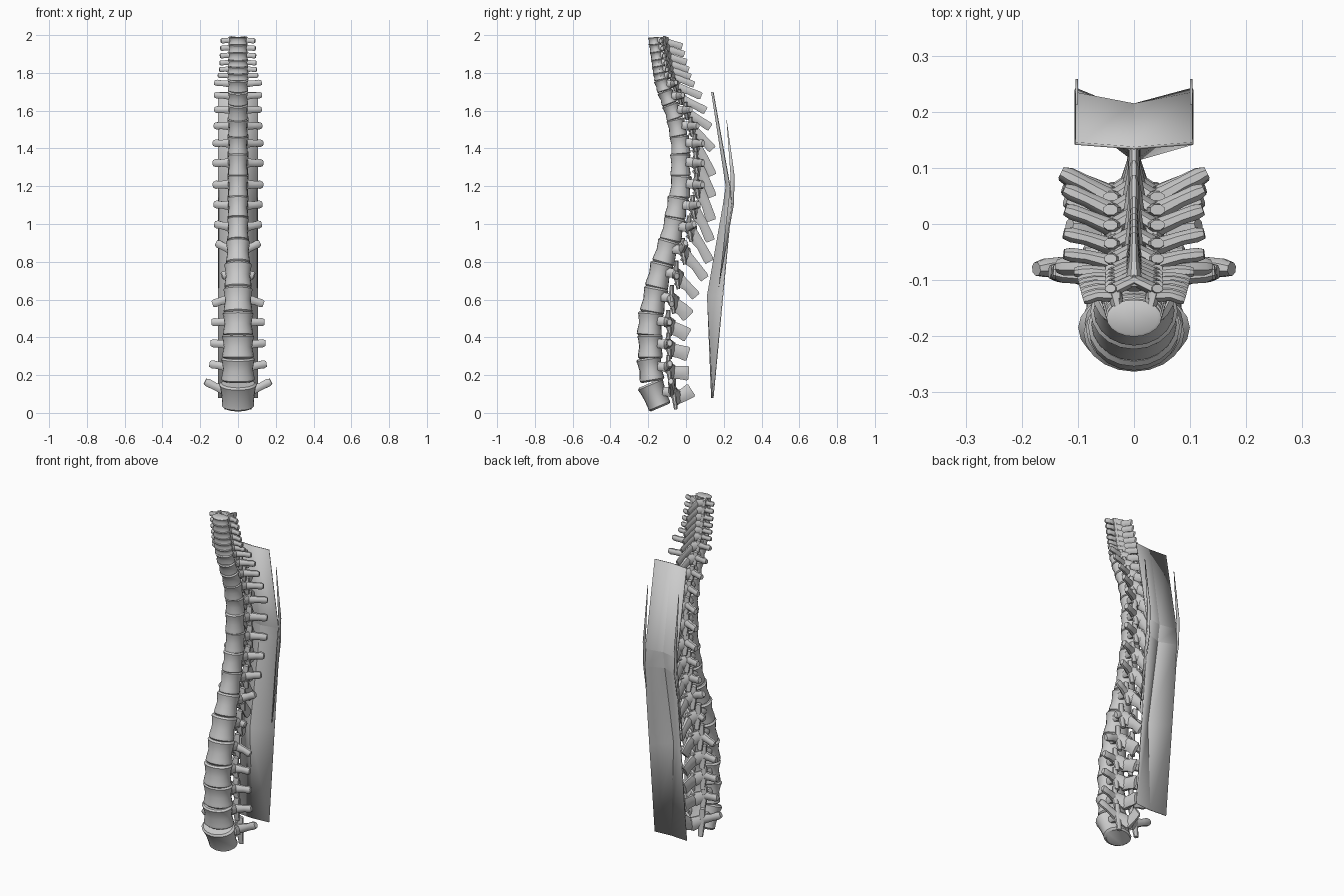
import bpy, bmesh, math
from mathutils import Vector, Matrix

cube = bpy.data.objects.get("Cube")
if cube:
    bpy.data.objects.remove(cube)

bone = bpy.data.materials.new("bone_grey")
bone.use_nodes = True
bone.diffuse_color = (0.6, 0.6, 0.6, 1)
bone.node_tree.nodes["Principled BSDF"].inputs["Base Color"].default_value = (0.6, 0.6, 0.6, 1)

# Spine proportions by height: z, centre y, half depth, half width,
# spine tip y, spine drop, wing span, wing sweep back, wing rise
KEYS = [
    (0.08, -.16, .074, .098, .03, -.03, .175, .08, .075),
    (0.23, -.185, .069, .088, .015, .02, .15, .10, .03),
    (0.47, -.187, .070, .080, .01, .06, .14, .10, .01),
    (0.60, -.165, .068, .076, .015, .085, .135, .09, -.02),
    (0.73, -.138, .065, .072, .055, .11, .085, .09, .0),
    (0.85, -.102, .063, .063, .10, .14, .115, .10, .05),
    (0.97, -.067, .061, .056, .125, .17, .122, .11, .03),
    (1.20, -.026, .058, .053, .135, .18, .13, .115, .01),
    (1.42, -.028, .054, .052, .14, .16, .13, .12, .01),
    (1.56, -.055, .048, .052, .14, .09, .122, .10, .01),
    (1.73, -.12, .042, .054, .085, .06, .127, .07, .015),
    (1.80, -.138, .038, .056, .03, .04, .10, .04, .0),
    (1.97, -.165, .034, .048, -.02, .03, .09, .03, .0),
]
LEVELS = [.0, .17, .29, .41, .53, .66, .79, .91, 1.03, 1.14, 1.255, 1.37, 1.465,
          1.555, 1.635, 1.705, 1.765, 1.80, 1.835, 1.87, 1.91, 1.95, 1.988]


def sample(z):
    z = min(max(z, KEYS[0][0]), KEYS[-1][0])
    for a, b in zip(KEYS, KEYS[1:]):
        if z <= b[0]:
            t = (z - a[0]) / (b[0] - a[0])
            return [p + (q - p) * t for p, q in zip(a, b)][1:]


def loft(bm, rings):
    """Skin a list of point rings and close both ends."""
    rows = [[bm.verts.new(p) for p in ring] for ring in rings]
    n = len(rows[0])
    for a, b in zip(rows, rows[1:]):
        for i in range(n):
            j = (i + 1) % n
            bm.faces.new((a[i], a[j], b[j], b[i]))
    bm.faces.new(rows[0][::-1])
    bm.faces.new(rows[-1])


def limb(bm, stations, sides=8):
    """Tapered bony process through (point, half width, half height) stations."""
    pts = [Vector(s[0]) for s in stations]
    rings = []
    for i, (_, w, h) in enumerate(stations):
        d = (pts[min(i + 1, len(pts) - 1)] - pts[max(i - 1, 0)]).normalized()
        ref = Vector((0, 1, 0)) if abs(d.z) > .93 else Vector((0, 0, 1))
        side = d.cross(ref).normalized()
        up = side.cross(d)
        rings.append([pts[i] + side * w * math.cos(k * math.tau / sides + math.pi / sides)
                      + up * h * math.sin(k * math.tau / sides + math.pi / sides)
                      for k in range(sides)])
    loft(bm, rings)


def finish(name, bm, angle=40):
    bmesh.ops.recalc_face_normals(bm, faces=bm.faces)
    mesh = bpy.data.meshes.new(name)
    bm.to_mesh(mesh)
    bm.free()
    ob = bpy.data.objects.new(name, mesh)
    mesh.materials.append(bone)
    bpy.context.collection.objects.link(ob)
    bpy.ops.object.select_all(action='DESELECT')
    ob.select_set(True)
    bpy.context.view_layer.objects.active = ob
    bpy.ops.object.shade_smooth_by_angle(angle=math.radians(angle))
    return ob


def vertebra(index, low, high):
    bm = bmesh.new()
    z, tall = (low + high) / 2, high - low
    y, depth, width, tip_y, drop, span, sweep, rise = sample(z)
    tilt = math.atan2(sample(z - .05)[0] - sample(z + .05)[0], .1)
    if index == 0:
        tilt, tall, z = .4, .14, .094
    elif index == 1:
        tilt = .16
    turn = Matrix.Translation((0, y, z)) @ Matrix.Rotation(tilt, 4, 'X')

    # Waisted body with a flattened back and swollen rims
    reach = tall * (1 if index == 0 else 1.06)
    rings = []
    for f, r in ((-.5, .86), (-.43, 1), (-.3, .98), (0, .89), (.3, .96), (.43, 1.02), (.5, .9)):
        if index == 0 and f < 0:
            r *= .88
        ring = []
        for k in range(20):
            a = k * math.tau / 20
            py = math.sin(a) * depth * r
            ring.append(turn @ Vector((math.cos(a) * width * r, py * (.9 if py > 0 else 1), f * reach)))
        rings.append(ring)
    loft(bm, rings)

    # Arch behind the body, with wings and joint facets on both sides
    s = min(1.05, .52 + tall * 4.6)
    back = y + depth
    root = Vector((0, back + .045 * s, z - .12 * tall))
    for m in (1, -1):
        mass = Vector((m * max(.036, width * .6), back + .02 * s, z + .1 * tall))
        limb(bm, [((m * width * .6, y + depth * .5, z + .15 * tall), .017 * s, .024 * s),
                  (mass, .02 * s, .026 * s)])
        limb(bm, [(mass, .018 * s, .032 * s), (root, .016 * s, .04 * s)])
        tip = Vector((m * span, y + sweep, z + rise))
        limb(bm, [(mass - Vector((m * .012, .01, 0)), .021 * s, .028 * s),
                  (mass.lerp(tip, .55), .016 * s, .02 * s),
                  (mass.lerp(tip, .85), .017 * s, .022 * s),
                  (tip, .012 * s, .016 * s)])
        limb(bm, [(mass + Vector((0, .012 * s, -.64 * tall)), .014 * s, .01 * s),
                  (mass, .021 * s, .016 * s),
                  (mass + Vector((m * .006, .002, .52 * tall)), .015 * s, .011 * s)])

    # Spinous process: a deep blade low down, a slanting spike higher up
    deep = .042 if z < .68 else .028 * s
    end = Vector((0, tip_y, z - drop))
    limb(bm, [(root - Vector((0, .016, 0)), .026 * s, .036 * s),
              (root.lerp(end, .45), .013 * s, deep * .9),
              (root.lerp(end, .9), .011 * s, deep),
              (end, .009 * s, deep * .85)])
    finish("vertebra_%02d" % (index + 1), bm)


for i, (low, high) in enumerate(zip(LEVELS, LEVELS[1:])):
    vertebra(i, low, high)

# Creased back panel: z, centre y, edge y
bm = bmesh.new()
rows = []
for z, centre, edge in ((1.70, .138, .146), (1.20, .215, .235), (1.10, .200, .243),
                        (.62, .116, .197), (.08, .138, .146)):
    rows.append([bm.verts.new(p) for p in ((-.104, edge, z), (0, centre, z), (.104, edge, z))])
for a, b in zip(rows, rows[1:]):
    for i in (0, 1):
        bm.faces.new((a[i], b[i], b[i + 1], a[i + 1]))
panel = finish("back_panel", bm, 12)
thick = panel.modifiers.new("thickness", 'SOLIDIFY')
thick.thickness = .005

# Slim crescent blades standing behind the panel's edges
for m, side in ((1, "left"), (-1, "right")):
    bm = bmesh.new()
    outline = ((.213, 1.57), (.258, 1.25), (.253, 1.10), (.172, .66), (.228, 1.15), (.236, 1.25))
    bm.faces.new([bm.verts.new((m * .102, y, z)) for y, z in outline])
    blade = finish(side + "_edge_blade", bm)
    thick = blade.modifiers.new("thickness", 'SOLIDIFY')
    thick.thickness = .004
    thick.offset = 0
